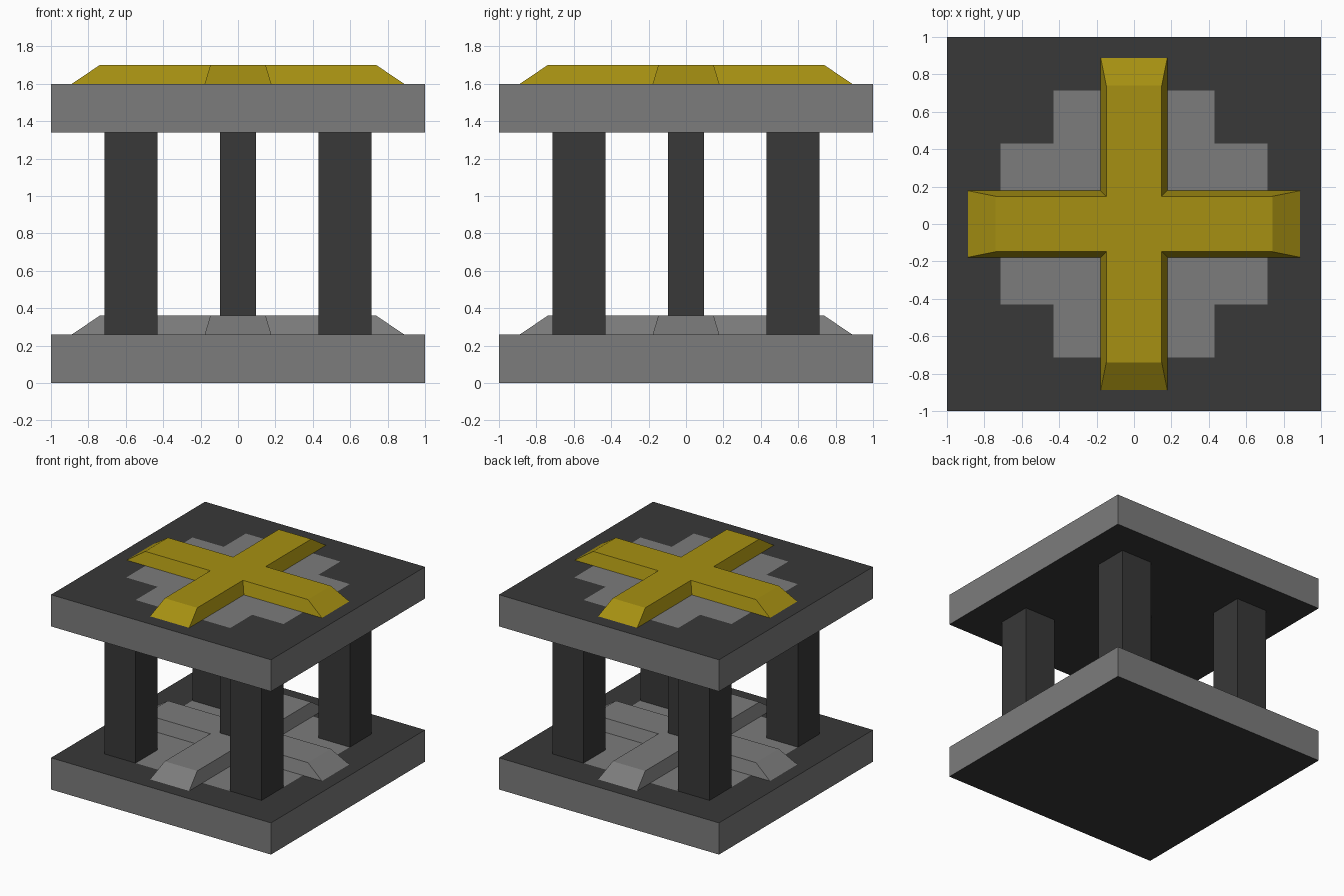
import bpy, bmesh
from mathutils import Matrix

if "Cube" in bpy.data.objects:
    bpy.data.objects.remove(bpy.data.objects["Cube"])

IN, OUT = 0.43, 0.715      # pillar footprint, also the steps of the inlay
SLAB_H = 0.26


def material(name, rgb):
    m = bpy.data.materials.new(name)
    m.diffuse_color = (*rgb, 1)
    m.use_nodes = True
    m.node_tree.nodes["Principled BSDF"].inputs["Base Color"].default_value = m.diffuse_color
    return m


GREY = material("grey", (0.2, 0.2, 0.2))
DARK = material("dark", (0.04, 0.04, 0.04))
GOLD = material("gold", (0.38, 0.28, 0.006))


def finish(bm, name, *mats):
    bmesh.ops.recalc_face_normals(bm, faces=bm.faces)
    me = bpy.data.meshes.new(name)
    bm.to_mesh(me)
    bm.free()
    for m in mats:
        me.materials.append(m)
    ob = bpy.data.objects.new(name, me)
    bpy.context.collection.objects.link(ob)
    return ob


def box(bm, cx, cy, half, z0, z1):
    mat = Matrix.Translation((cx, cy, (z0 + z1) / 2)) @ Matrix.Diagonal((2 * half, 2 * half, z1 - z0, 1))
    bmesh.ops.create_cube(bm, size=1, matrix=mat)


# Square slab: grey rim, dark faces, stepped grey inlay on top
def slab(name, z):
    bm = bmesh.new()
    box(bm, 0, 0, 1, z, z + SLAB_H)
    bm.normal_update()
    for axis in ((1, 0, 0), (0, 1, 0)):
        for d in (-OUT, -IN, IN, OUT):
            tops = [f for f in bm.faces if f.normal.z > 0.9]
            geom = set(tops) | {e for f in tops for e in f.edges} | {v for f in tops for v in f.verts}
            bmesh.ops.bisect_plane(bm, geom=list(geom), plane_co=[d * a for a in axis], plane_no=axis)
            bm.normal_update()
    for f in bm.faces:
        c = f.calc_center_median()
        lo, hi = sorted((abs(c.x), abs(c.y)))
        inlay = f.normal.z > 0.9 and lo < IN and hi < OUT
        f.material_index = 1 if abs(f.normal.z) > 0.9 and not inlay else 0
    finish(bm, name, GREY, DARK)


# Raised cross with sloping sides and ends
def cross(name, z, mat):
    def outline(w, r, h):
        pts = []
        c, s = 1, 0
        for _ in range(4):
            pts += [bm.verts.new((c * x - s * y, s * x + c * y, h)) for x, y in ((r, -w), (r, w), (w, w))]
            c, s = -s, c
        return pts
    bm = bmesh.new()
    low, top = outline(0.178, 0.888, z), outline(0.148, 0.74, z + 0.1)
    bm.faces.new(low)
    bm.faces.new(top)
    for i in range(12):
        j = (i + 1) % 12
        bm.faces.new((low[i], low[j], top[j], top[i]))
    finish(bm, name, mat)


slab("base_slab", 0)
slab("top_slab", 1.34)
cross("base_cross", SLAB_H, GREY)
cross("top_cross", 1.6, GOLD)

# Four corner pillars and a thinner central one
mid, half = (IN + OUT) / 2, (OUT - IN) / 2
for side, sx in (("left", -1), ("right", 1)):
    for end, sy in (("front", -1), ("back", 1)):
        bm = bmesh.new()
        box(bm, sx * mid, sy * mid, half, SLAB_H, 1.34)
        finish(bm, f"{end}_{side}_pillar", DARK)
bm = bmesh.new()
box(bm, 0, 0, 0.095, 0.36, 1.34)
finish(bm, "centre_pillar", DARK)
